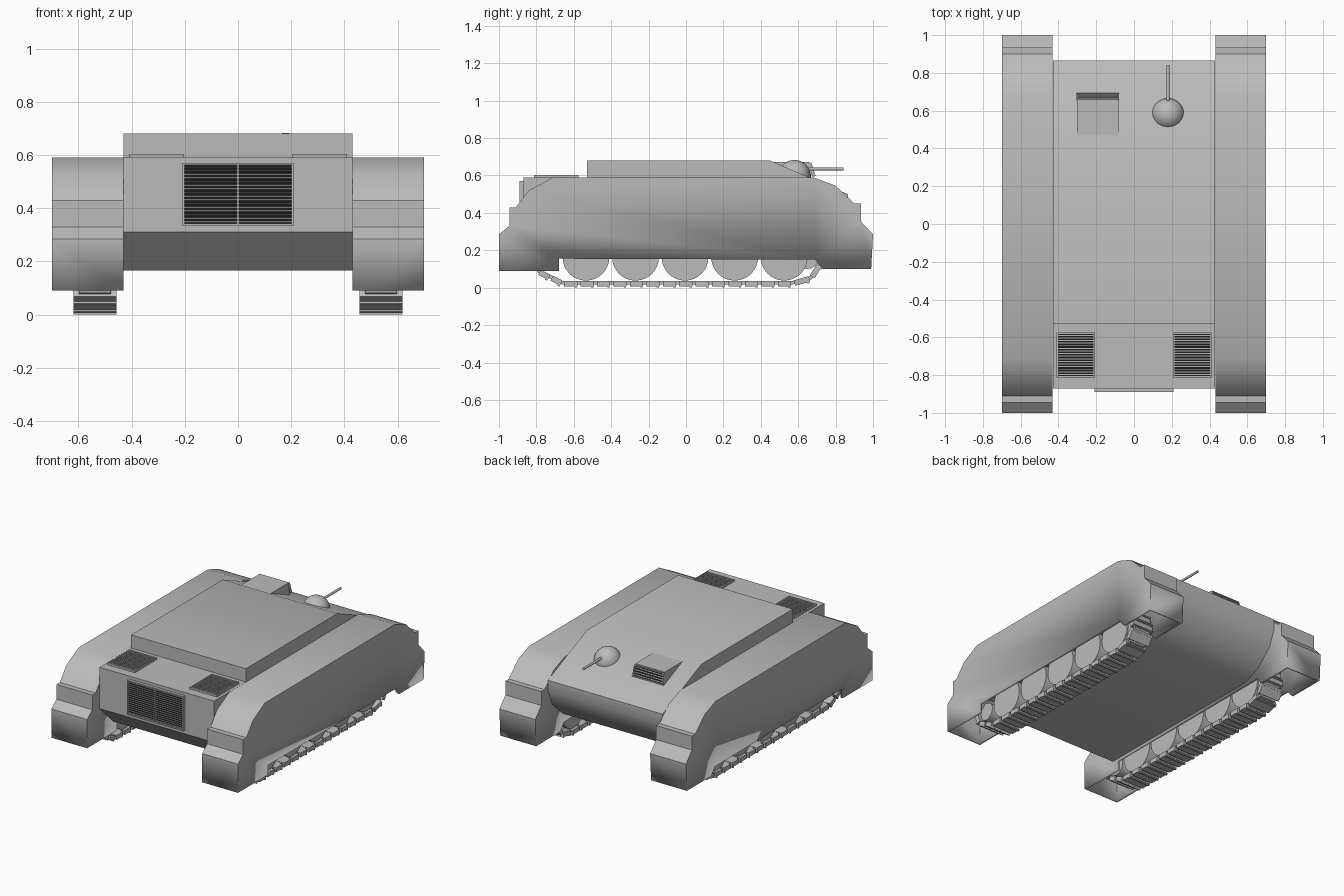
import bpy, bmesh, math
from mathutils import Matrix, Vector

old = bpy.data.objects.get("Cube")
if old:
    bpy.data.objects.remove(old, do_unlink=True)


def material(name, rgb):
    m = bpy.data.materials.new(name)
    m.use_nodes = True
    m.diffuse_color = (*rgb, 1)
    m.node_tree.nodes["Principled BSDF"].inputs["Base Color"].default_value = (*rgb, 1)
    return m


GREY = material("hull grey", (0.5, 0.5, 0.5))
BLACK = material("grille black", (0.01, 0.01, 0.01))


def finish(bm, name, smooth=None):
    bmesh.ops.recalc_face_normals(bm, faces=bm.faces)
    mesh = bpy.data.meshes.new(name)
    bm.to_mesh(mesh)
    bm.free()
    ob = bpy.data.objects.new(name, mesh)
    bpy.context.collection.objects.link(ob)
    mesh.materials.append(GREY)
    mesh.materials.append(BLACK)
    if smooth:
        bpy.ops.object.select_all(action="DESELECT")
        ob.select_set(True)
        bpy.context.view_layer.objects.active = ob
        bpy.ops.object.shade_smooth_by_angle(angle=math.radians(smooth))
    return ob


def add_box(bm, centre, size, frame=Matrix(), mat=0):
    m = frame @ Matrix.Translation(centre) @ Matrix.Diagonal((*size, 1))
    made = bmesh.ops.create_cube(bm, size=1, matrix=m)
    for f in {f for v in made["verts"] for f in v.link_faces}:
        f.material_index = mat


def add_cylinder(bm, centre, radius, length, axis, sides=32):
    m = Matrix.Translation(centre) @ Matrix.Rotation(math.pi / 2, 4, axis)
    bmesh.ops.create_cone(bm, cap_ends=True, segments=sides, radius1=radius,
                          radius2=radius, depth=length, matrix=m)


def extrude_profile(points, x0, x1):
    """Side profile of (y, z) points swept across x."""
    bm = bmesh.new()
    face = bm.faces.new([bm.verts.new((x0, y, z)) for y, z in points])
    made = bmesh.ops.extrude_face_region(bm, geom=[face])
    verts = [v for v in made["geom"] if isinstance(v, bmesh.types.BMVert)]
    bmesh.ops.translate(bm, verts=verts, vec=(x1 - x0, 0, 0))
    bmesh.ops.recalc_face_normals(bm, faces=bm.faces)
    return bm


def grille(name, frame, w, h, columns, slats, rim=0.008, depth=0.014):
    """Framed slatted panel lying in the local xy plane."""
    bm = bmesh.new()
    add_box(bm, (0, 0, depth / 4), (w - rim, h - rim, depth / 2), frame, 1)
    for s in (-1, 1):
        add_box(bm, (s * (w - rim) / 2, 0, depth / 2), (rim, h, depth), frame)
        add_box(bm, (0, s * (h - rim) / 2, depth / 2), (w - 2 * rim, rim, depth), frame)
    for c in range(1, columns):
        add_box(bm, (w * (c / columns - 0.5), 0, depth / 2), (rim, h - 2 * rim, depth), frame)
    pitch = (h - 2 * rim) / slats
    for i in range(slats):
        y = -h / 2 + rim + pitch * (i + 0.5)
        add_box(bm, (0, y, depth * 0.6), (w - 2 * rim, pitch * 0.35, depth * 0.5), frame)
    return finish(bm, name)


# Hull with raised deck, sloped nose and undercut tail
hull = [(-0.87, 0.31), (-0.87, 0.59), (-0.53, 0.59), (-0.53, 0.68), (0.45, 0.68),
        (0.865, 0.5), (0.865, 0.43), (0.82, 0.32), (0.70, 0.21), (0.58, 0.165), (-0.72, 0.165)]
finish(extrude_profile(hull, -0.43, 0.43), "hull", 35)

# Hollow track guards, open underneath
guard = [(-1, 0.09), (-1, 0.285), (-0.945, 0.33), (-0.945, 0.43), (-0.91, 0.43),
         (-0.84, 0.52), (-0.71, 0.59), (0.68, 0.59), (0.80, 0.545), (0.90, 0.45),
         (0.935, 0.45), (0.935, 0.355), (1, 0.285), (0.99, 0.1), (0.73, 0.1),
         (0.69, 0.15), (-0.68, 0.155), (-0.68, 0.09)]

# Closed running path of the track
path = [Vector((0, y, z)) for y, z in
        [(-0.66, 0.022), (0.57, 0.022), (0.67, 0.05), (0.72, 0.13), (0.68, 0.26),
         (-0.74, 0.26), (-0.82, 0.18), (-0.79, 0.085)]]

for s, side in ((1, "left"), (-1, "right")):
    bm = extrude_profile(guard, s * 0.431, s * 0.70)
    opening = [f for f in bm.faces if abs(f.normal.x) < 0.5
               and f.calc_center_median().z < 0.16
               and abs(f.calc_center_median().y) < 0.95]
    bmesh.ops.delete(bm, geom=opening, context="FACES")
    ob = finish(bm, side + "_track_guard", 32)
    wall = ob.modifiers.new("wall", "SOLIDIFY")
    wall.thickness = 0.018
    wall.offset = -1

    # Road wheels plus the raised end wheels
    bm = bmesh.new()
    for i in range(5):
        add_cylinder(bm, (s * 0.537, -0.535 + 0.265 * i, 0.163), 0.125, 0.13, "Y")
    for y in (-0.745, 0.65):
        add_cylinder(bm, (s * 0.537, y, 0.16), 0.06, 0.11, "Y", 16)
    finish(bm, side + "_wheels", 35)

    # Track plates with a cleat on each
    bm = bmesh.new()
    for a, b in zip(path, path[1:] + path[:1]):
        run = b - a
        count = max(1, round(run.length / 0.085))
        step = run.length / count
        turn = Matrix.Rotation(math.atan2(run.z, run.y), 4, "X")
        for i in range(count):
            spot = a + run * ((i + 0.5) / count)
            frame = Matrix.Translation((s * 0.537, spot.y, spot.z)) @ turn
            add_box(bm, (0, 0, 0), (0.162, step * 0.8, 0.03), frame)
            add_box(bm, (0, 0, 0.004), (0.12, step * 1.04, 0.018), frame)
            add_box(bm, (0, step * 0.3, -0.018), (0.162, 0.012, 0.008), frame)
    finish(bm, side + "_track")

    # Engine deck grille
    grille(side + "_deck_grille", Matrix.Translation((s * 0.308, -0.693, 0.589)),
           0.205, 0.237, 1, 16)

# Tail grille
grille("tail_grille", Matrix.Translation((0, -0.869, 0.452)) @ Matrix.Rotation(math.pi / 2, 4, "X"),
       0.42, 0.236, 2, 16, depth=0.02)

# Driver's hood and its slatted visor
hood = [(0.46, 0.60), (0.46, 0.672), (0.66, 0.672), (0.672, 0.56)]
finish(extrude_profile(hood, -0.302, -0.082), "driver_hood")
grille("driver_visor", Matrix.Translation((-0.192, 0.664, 0.628))
       @ Matrix.Rotation(math.pi, 4, "Z") @ Matrix.Rotation(math.radians(72), 4, "X"),
       0.225, 0.075, 1, 4, rim=0.007, depth=0.018)

# Ball mount and gun barrel
bm = bmesh.new()
bmesh.ops.create_uvsphere(bm, u_segments=32, v_segments=16, radius=0.086,
                          matrix=Matrix.Translation((0.18, 0.58, 0.597)))
finish(bm, "gun_ball", 40)
bm = bmesh.new()
add_cylinder(bm, (0.18, 0.74, 0.635), 0.008, 0.205, "X", 12)
finish(bm, "gun_barrel", 40)
